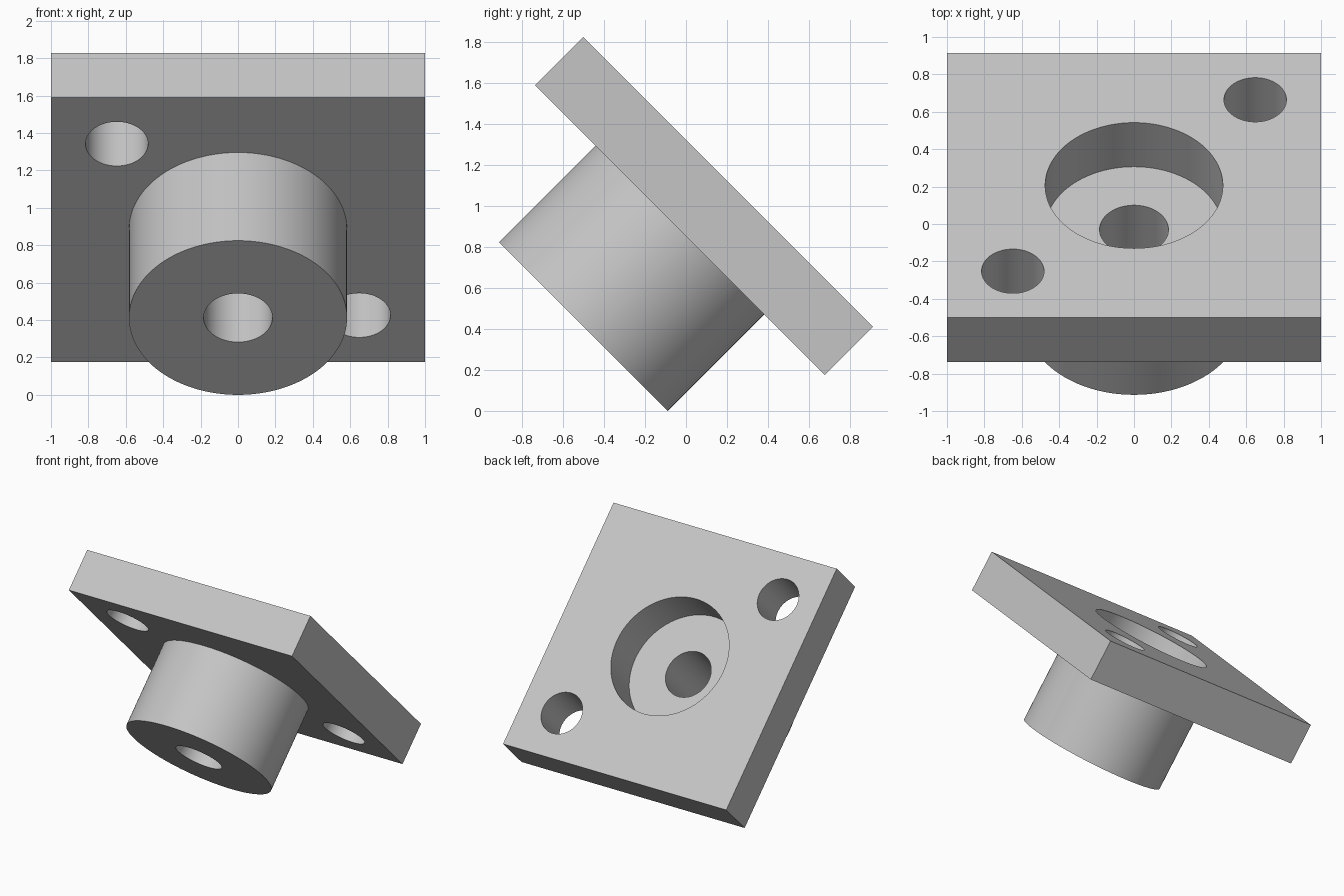
import bpy
import math
from mathutils import Matrix, Vector

if "Cube" in bpy.data.objects:
    bpy.data.objects.remove(bpy.data.objects["Cube"], do_unlink=True)

# Dimensions, with the local origin at the centre of the plate's open face
PLATE, THICK, DEPTH = 2.0, 1 / 3, 1.0
BOSS_R, RECESS_R, BORE_R = 0.583, 0.475, 0.184
BOLT_R, BOLT_POS = 0.167, 0.648
SEGMENTS = 128

grey = bpy.data.materials.new("light grey metal")
grey.use_nodes = True
colour = (0.56, 0.56, 0.56, 1)
grey.diffuse_color = colour
grey.node_tree.nodes["Principled BSDF"].inputs["Base Color"].default_value = colour


def cylinder(name, radius, z0, z1, x=0, y=0):
    bpy.ops.mesh.primitive_cylinder_add(vertices=SEGMENTS, radius=radius, depth=z1 - z0,
                                        location=(x, y, (z0 + z1) / 2))
    obj = bpy.context.object
    obj.name = name
    obj.data.materials.append(grey)
    return obj


def combine(target, tool, operation):
    """Apply a boolean and remove the tool object."""
    tool.hide_render = True
    mod = target.modifiers.new(tool.name, 'BOOLEAN')
    mod.operation, mod.solver, mod.object = operation, 'EXACT', tool
    bpy.ops.object.select_all(action='DESELECT')
    bpy.context.view_layer.objects.active = target
    target.select_set(True)
    bpy.ops.object.modifier_apply(modifier=mod.name)
    bpy.data.objects.remove(tool, do_unlink=True)


# Square mounting plate
bpy.ops.mesh.primitive_cube_add(size=1, location=(0, 0, -THICK / 2))
flange = bpy.context.object
flange.name = "flanged_housing"
flange.scale = (PLATE, PLATE, THICK)
bpy.ops.object.transform_apply(location=True, rotation=True, scale=True)
flange.data.materials.append(grey)

# Round boss, overlapping into the plate
combine(flange, cylinder("boss", BOSS_R, -DEPTH, -THICK / 2), 'UNION')

# Wide recess, through bore and two diagonal bolt holes
combine(flange, cylinder("recess_cutter", RECESS_R, -THICK, 0.2), 'DIFFERENCE')
combine(flange, cylinder("bore_cutter", BORE_R, -DEPTH - 0.2, -THICK / 2), 'DIFFERENCE')
for side in (-1, 1):
    combine(flange, cylinder("bolt_hole_cutter", BOLT_R, -THICK - 0.2, 0.2,
                             side * BOLT_POS, side * BOLT_POS), 'DIFFERENCE')

# Tilt by 45 degrees, standing on the boss rim
s = math.sqrt(0.5)
drop = (DEPTH + BOSS_R) * s
tilt = Matrix.Rotation(math.radians(-45), 4, 'X')
flange.data.transform(Matrix.Translation(Vector((0, (drop - s) / 2, drop))) @ tilt)

bpy.ops.object.select_all(action='DESELECT')
flange.select_set(True)
bpy.context.view_layer.objects.active = flange
bpy.ops.object.shade_smooth_by_angle(angle=math.radians(30))
